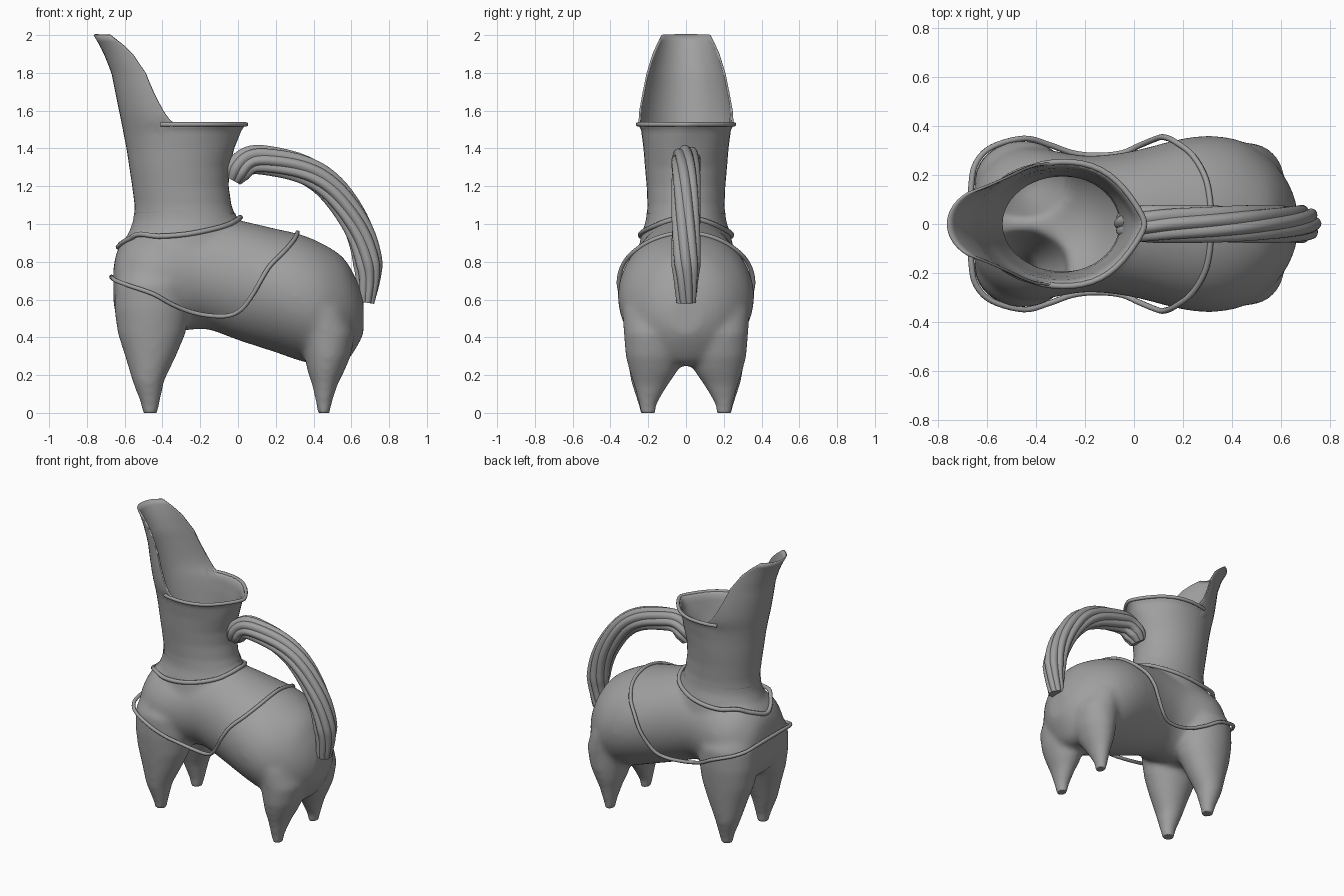
import bpy, bmesh, math
from mathutils import Vector
from mathutils.bvhtree import BVHTree

if "Cube" in bpy.data.objects:
    bpy.data.objects.remove(bpy.data.objects["Cube"])

clay = bpy.data.materials.new("grey clay")
clay.diffuse_color = (0.35, 0.35, 0.35, 1)
clay.use_nodes = True
clay.node_tree.nodes["Principled BSDF"].inputs["Base Color"].default_value = clay.diffuse_color


def add_loft(bm, rings, caps=True):
    """Skin closed rings of points with quads."""
    vr = [[bm.verts.new(p) for p in r] for r in rings]
    n = len(vr[0])
    for a, b in zip(vr, vr[1:]):
        for j in range(n):
            k = (j + 1) % n
            bm.faces.new((a[j], a[k], b[k], b[j]))
    if caps:
        bm.faces.new(vr[0][::-1])
        bm.faces.new(vr[-1])


def finish(name, bm, recalc=True):
    if recalc:
        bmesh.ops.recalc_face_normals(bm, faces=bm.faces)
    me = bpy.data.meshes.new(name)
    bm.to_mesh(me)
    bm.free()
    ob = bpy.data.objects.new(name, me)
    bpy.context.collection.objects.link(ob)
    me.materials.append(clay)
    me.shade_smooth()
    return ob


def apply_modifiers(ob):
    bpy.context.view_layer.objects.active = ob
    ob.select_set(True)
    for m in list(ob.modifiers):
        bpy.ops.object.modifier_apply(modifier=m.name)
    ob.select_set(False)


def spline(pts, closed=False, sub=6):
    """Catmull-Rom points through the given path."""
    P = [Vector(p) for p in pts]
    n = len(P)
    out = []
    for i in range(n if closed else n - 1):
        if closed:
            a, b, c, d = (P[(i + k) % n] for k in (-1, 0, 1, 2))
        else:
            a, b, c, d = P[max(i - 1, 0)], P[i], P[i + 1], P[min(i + 2, n - 1)]
        for s in range(sub):
            t = s / sub
            out.append(0.5 * (2 * b + (c - a) * t + (2 * a - 5 * b + 4 * c - d) * t * t
                              + (3 * b - a - 3 * c + d) * t ** 3))
    if not closed:
        out.append(P[-1])
    return out


def cord(name, pts, radius, closed):
    """Round cord along a path."""
    cu = bpy.data.curves.new(name, 'CURVE')
    cu.dimensions = '3D'
    cu.bevel_depth = radius
    cu.bevel_resolution = 2
    cu.use_fill_caps = True
    sp = cu.splines.new('POLY')
    sp.points.add(len(pts) - 1)
    for q, p in zip(sp.points, pts):
        q.co = (*p, 1)
    sp.use_cyclic_u = closed
    cu.materials.append(clay)
    ob = bpy.data.objects.new(name, cu)
    bpy.context.collection.objects.link(ob)


N = 40
ANG = [2 * math.pi * i / N for i in range(N)]

# Body: lengthwise sections (x, bottom, top, half width)
bm = bmesh.new()
trunk = [(-.66, .60, .76, .11), (-.635, .48, .87, .20), (-.55, .42, .97, .28), (-.43, .42, 1.0, .315),
         (-.25, .44, 1.02, .285), (-.15, .44, 1.03, .28), (0, .385, 1.02, .30), (.2, .32, .975, .35),
         (.33, .275, .945, .36), (.45, .25, .895, .335), (.56, .26, .82, .26), (.63, .35, .70, .17),
         (.665, .42, .60, .08)]
centres = spline([(x, (b + t) / 2, 0) for x, b, t, w in trunk], sub=3)
radii = spline([((t - b) / 2, w, 0) for x, b, t, w in trunk], sub=3)
add_loft(bm, [[(c.x, r.y * math.cos(a), c.y + r.x * math.sin(a)) for a in ANG] for c, r in zip(centres, radii)])

# Legs: stacked ellipses (z, x, y, x radius, y radius), mirrored left and right
front_leg = [(-.03, -.465, .20, .034, .034), (.05, -.465, .205, .05, .05), (.17, -.475, .205, .085, .088),
             (.3, -.463, .19, .135, .122), (.42, -.457, .175, .18, .152), (.55, -.455, .17, .20, .17),
             (.68, -.455, .165, .195, .175), (.8, -.46, .14, .15, .13)]
rear_leg = [(-.03, .455, .20, .028, .034), (.05, .455, .202, .042, .05), (.15, .46, .185, .068, .092),
            (.22, .465, .172, .098, .128), (.3, .475, .168, .122, .152), (.42, .475, .165, .145, .165),
            (.55, .44, .16, .14, .175), (.64, .42, .14, .11, .15)]
for leg in (front_leg, rear_leg):
    for side in (1, -1):
        add_loft(bm, [[(x + rx * math.cos(a), side * (y + ry * math.sin(a)), z) for a in ANG]
                      for z, x, y, rx, ry in leg])

# Shoulder stub under the neck (z, left x, right x, half width)
shoulder = [(.70, -.62, .03, .25), (.88, -.615, .05, .25), (.95, -.58, .02, .235), (1.02, -.555, 0, .212),
            (1.1, -.55, -.03, .206), (1.2, -.563, -.046, .211)]
add_loft(bm, [[((l + r) / 2 + (r - l) / 2 * math.cos(a), w * math.sin(a), z) for a in ANG]
              for z, l, r, w in shoulder])
body = finish("body", bm)
m = body.modifiers.new("fuse", 'REMESH')
m.mode = 'VOXEL'
m.voxel_size = 0.015
m = body.modifiers.new("soften", 'SMOOTH')
m.factor = 0.5
m.iterations = 16
apply_modifiers(body)

# Open the body below the neck and flatten the feet
bm = bmesh.new()
bm.from_mesh(body.data)
bmesh.ops.delete(bm, geom=[v for v in bm.verts if v.co.z > 1.07], context='VERTS')
for v in bm.verts:
    v.co.z = max(v.co.z, 0)
surface = BVHTree.FromBMesh(bm)
bm.to_mesh(body.data)
bm.free()
body.data.shade_smooth()

# Neck and spout: horizontal sections (z, left x, right x, half width)
NECK = [(1.03, -.55, -.01, .208), (1.1, -.547, -.035, .204), (1.2, -.56, -.05, .208), (1.3, -.575, -.045, .217),
        (1.4, -.59, -.02, .225), (1.5, -.61, .02, .238), (1.53, -.615, .045, .256), (1.6, -.63, .04, .26),
        (1.7, -.65, -.01, .247), (1.8, -.67, -.05, .23), (1.9, -.71, -.11, .205), (1.95, -.735, -.20, .185),
        (2.0, -.765, -.34, .163)]
RIM = [(0, 1.53), (98, 1.525), (103, 1.55), (108, 1.6), (112, 1.7), (115, 1.8), (120, 1.9), (123, 1.95),
       (127, 2.0), (180, 2.0)]


def lerp_table(table, t):
    for a, b in zip(table, table[1:]):
        if t <= b[0]:
            f = max(0, (t - a[0]) / (b[0] - a[0]))
            return [p + (q - p) * f for p, q in zip(a, b)][1:]
    return table[-1][1:]


def neck_point(deg, z):
    l, r, w = lerp_table(NECK, z)
    a = math.radians(deg)
    pinch = min(1, max(0, (z - 1.4) / .12)) * max(0, math.cos(a)) ** 4
    return ((l + r) / 2 + (r - l) / 2 * math.cos(a), w * math.sin(a) * (1 - .5 * pinch), z)


half = list(range(8, 97, 8)) + [98, 100.5, 103, 105.5, 108, 110, 112, 113.5, 115, 117.5, 120, 123, 127] \
    + [134, 142, 150, 158, 165, 172]
columns = [0] + half + [180] + [-d for d in reversed(half)]
ROWS = 28
bm = bmesh.new()
add_loft(bm, [[neck_point(d, 1.03 + (lerp_table(RIM, abs(d))[0] - 1.03) * i / ROWS) for d in columns]
              for i in range(ROWS + 1)], caps=False)
neck = finish("neck_and_spout", bm, recalc=False)
m = neck.modifiers.new("wall", 'SOLIDIFY')
m.thickness = 0.01
m.offset = -1

# Rolled lip around the open part of the rim
cord("rim_lip", [Vector(neck_point(d, 1.527)) for d in range(-112, 113, 7)], 0.012, False)


# Cords laid on the body: half paths mirrored across y
def body_cord(name, path, radius):
    loop = path + [(x, -y, z) for x, y, z in path[-2:0:-1]]
    pts = []
    for p in spline(loop, closed=True, sub=5):
        near, nor, _, _ = surface.find_nearest(p)
        if (p - near).dot(nor) < 0.005:
            p = near + nor * 0.005
        pts.append(p)
    cord(name, pts, radius, True)


body_cord("neck_cord", [(.012, 0, 1.035), (-.04, .13, 1.0), (-.15, .205, .968), (-.28, .24, .945),
                        (-.42, .23, .935), (-.53, .18, .945), (-.59, .10, .905), (-.62, 0, .87)], 0.014)
body_cord("harness_cord", [(-.67, 0, .72), (-.665, .16, .715), (-.645, .25, .70), (-.58, .315, .675),
                           (-.45, .35, .63), (-.35, .325, .575), (-.25, .29, .535), (-.15, .28, .515),
                           (-.05, .29, .515), (.02, .32, .55), (.08, .345, .63), (.12, .355, .70),
                           (.17, .335, .78), (.24, .28, .85), (.29, .19, .905), (.31, .1, .94),
                           (.315, 0, .955)], 0.012)

# Twisted handle: lobed section swept along an arc
arc = spline([(-.035, 0, 1.235), (0, 0, 1.29), (.06, 0, 1.335), (.14, 0, 1.338), (.3, 0, 1.305), (.42, 0, 1.25),
              (.515, 0, 1.165), (.60, 0, 1.045), (.655, 0, .93), (.685, 0, .81), (.688, 0, .71),
              (.67, 0, .585)], sub=4)
rings = []
for i, p in enumerate(arc):
    t = i / (len(arc) - 1)
    d = (arc[min(i + 1, len(arc) - 1)] - arc[max(i - 1, 0)]).normalized()
    nrm = Vector((-d.z, 0, d.x))
    size = min(1, .68 + 4 * t, .68 + 2 * (1 - t))
    ring = []
    for k in range(64):
        a = 2 * math.pi * k / 64
        r = size * (.066 + .012 * abs(math.cos(4 * a)))
        a += t * math.pi * 0.9
        ring.append(p + nrm * r * math.cos(a) + Vector((0, 1, 0)) * r * math.sin(a))
    rings.append(ring)
bm = bmesh.new()
add_loft(bm, rings)
handle = finish("twisted_handle", bm)
bpy.context.view_layer.objects.active = handle
handle.select_set(True)
bpy.ops.object.shade_smooth_by_angle(angle=math.radians(40))
handle.select_set(False)
